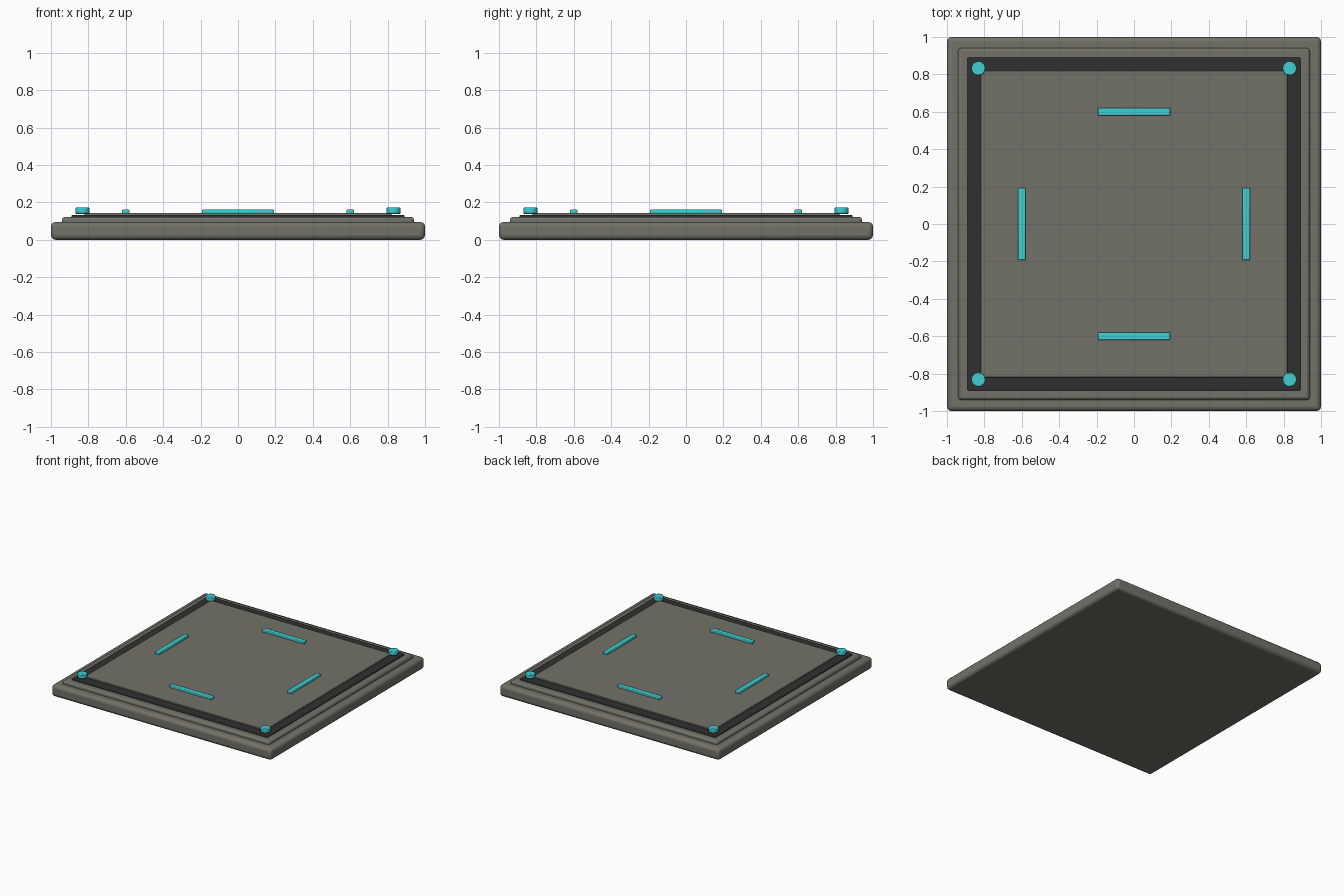
import bpy
import math

if "Cube" in bpy.data.objects:
    bpy.data.objects.remove(bpy.data.objects["Cube"])


def material(name, color):
    m = bpy.data.materials.new(name)
    m.diffuse_color = (*color, 1)
    m.use_nodes = True
    m.node_tree.nodes["Principled BSDF"].inputs["Base Color"].default_value = m.diffuse_color
    return m


STONE = material("warm_grey", (0.17, 0.165, 0.14))
DARK = material("charcoal", (0.03, 0.03, 0.03))
GLOW = material("turquoise", (0.05, 0.62, 0.64))


def finish(ob, name, mat, bevel, segments):
    ob.name = name
    ob.data.materials.append(mat)
    mod = ob.modifiers.new("soft_edges", "BEVEL")
    mod.width = bevel
    mod.segments = segments
    mod.limit_method = "ANGLE"
    bpy.ops.object.shade_smooth_by_angle(angle=math.radians(40))
    return ob


def slab(name, mat, x, y, sx, sy, z0, z1, bevel, segments=2):
    bpy.ops.mesh.primitive_cube_add(size=1, location=(x, y, (z0 + z1) / 2))
    ob = bpy.context.object
    ob.scale = (sx, sy, z1 - z0)
    bpy.ops.object.transform_apply(location=False, rotation=False, scale=True)
    return finish(ob, name, mat, bevel, segments)


# Stepped square plate
slab("base_slab", STONE, 0, 0, 2, 2, 0, 0.095, 0.025, 3)
slab("upper_step", STONE, 0, 0, 1.88, 1.88, 0.08, 0.122, 0.014)
slab("dark_border", DARK, 0, 0, 1.78, 1.78, 0.11, 0.133, 0.005)
slab("centre_panel", STONE, 0, 0, 1.64, 1.64, 0.12, 0.143, 0.004)

# Light strips, one facing each side
for i in range(4):
    a = i * math.pi / 2
    x, y = 0.6 * math.cos(a), 0.6 * math.sin(a)
    sx, sy = (0.04, 0.385) if i % 2 == 0 else (0.385, 0.04)
    slab("light_strip", GLOW, x, y, sx, sy, 0.14, 0.162, 0.005)

# Corner studs
for x in (-0.832, 0.832):
    for y in (-0.832, 0.832):
        bpy.ops.mesh.primitive_cylinder_add(
            vertices=16, radius=0.038, depth=0.033, location=(x, y, 0.1555))
        finish(bpy.context.object, "corner_stud", GLOW, 0.005, 2)
